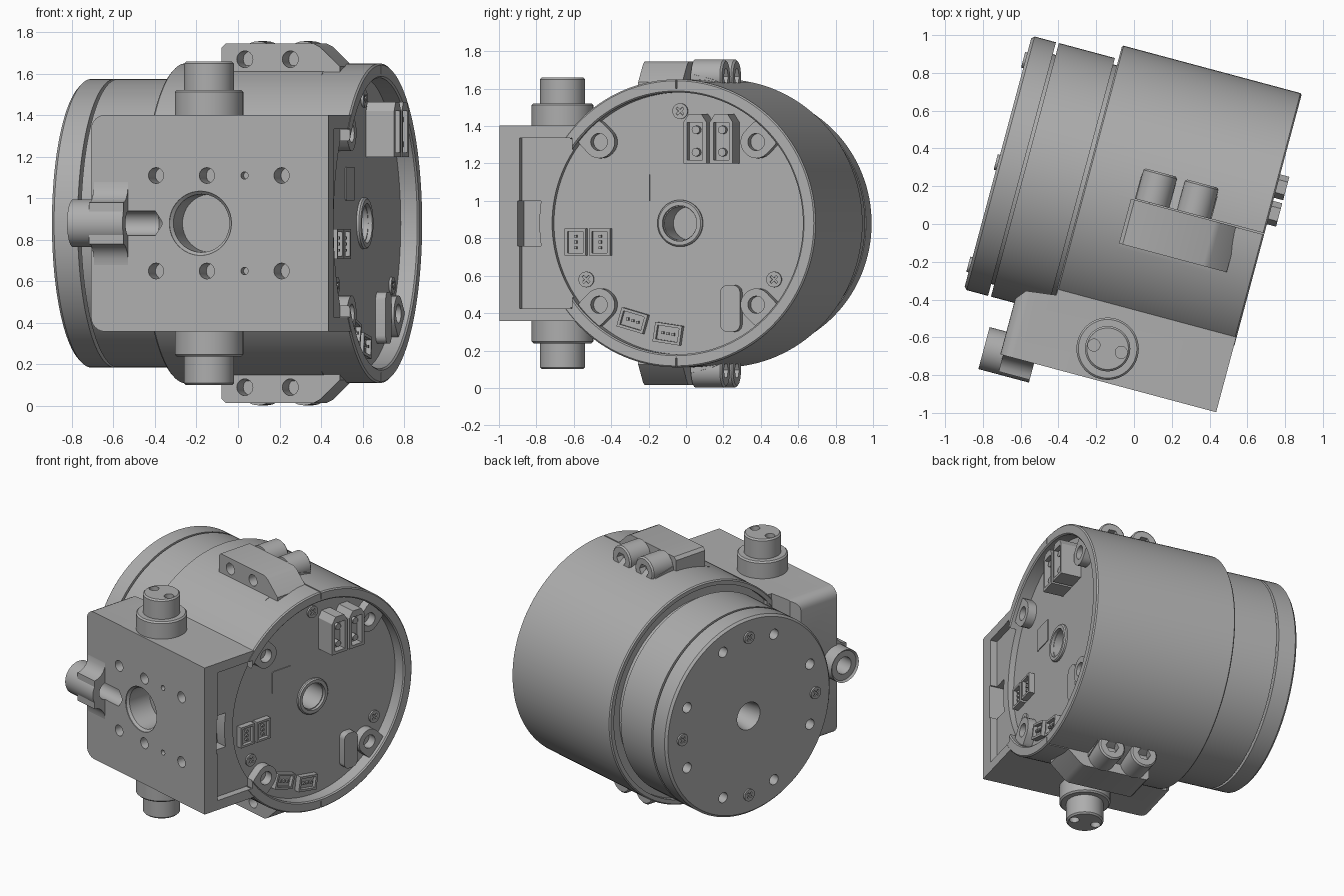
import bpy, bmesh
from math import cos, sin, pi, radians
from mathutils import Matrix

if "Cube" in bpy.data.objects:
    bpy.data.objects.remove(bpy.data.objects["Cube"], do_unlink=True)

# Built along local axes: u = motor axis, v = across, z = up from the axis
C = 0.1275
parts = []


def material(name, g):
    m = bpy.data.materials.new(name)
    m.use_nodes = True
    m.diffuse_color = (g, g, g, 1)
    m.node_tree.nodes["Principled BSDF"].inputs["Base Color"].default_value = (g, g, g, 1)
    return m


GREY = material("machined grey", 0.42)


def place(axis, a, b, t):
    return {"u": (t, a, b), "v": (a, t, b), "z": (a, b, t)}[axis]


def loft(name, rings, keep=True):
    """Skin a list of equal point loops and cap both ends."""
    bm = bmesh.new()
    loops = [[bm.verts.new(p) for p in ring] for ring in rings]
    n = len(loops[0])
    for lo, hi in zip(loops, loops[1:]):
        for i in range(n):
            j = (i + 1) % n
            bm.faces.new((lo[i], lo[j], hi[j], hi[i]))
    bm.faces.new(loops[0])
    bm.faces.new(loops[-1])
    bmesh.ops.recalc_face_normals(bm, faces=bm.faces)
    me = bpy.data.meshes.new(name)
    bm.to_mesh(me)
    bm.free()
    me.materials.append(GREY)
    ob = bpy.data.objects.new(name, me)
    bpy.context.scene.collection.objects.link(ob)
    if keep:
        parts.append(ob)
    return ob


def lathe(name, axis, a, b, profile, seg=32, keep=True):
    return loft(name, [[place(axis, a + r * cos(2 * pi * i / seg), b + r * sin(2 * pi * i / seg), t)
                        for i in range(seg)] for r, t in profile], keep)


def rod(name, axis, a, b, r, t0, t1, seg=32, keep=True, ch=0.0):
    prof = [(r, t0), (r, t1 - ch), (r - ch, t1)] if ch else [(r, t0), (r, t1)]
    return lathe(name, axis, a, b, prof, seg, keep)


def prism(name, axis, pts, t0, t1, keep=True):
    return loft(name, [[place(axis, a, b, t) for a, b in pts] for t in (t0, t1)], keep)


def rrect(a, b, w, h, r=0.0, turn=0.0):
    pts = []
    for k, (sx, sy) in enumerate(((1, 1), (-1, 1), (-1, -1), (1, -1))):
        for i in range(7 if r else 1):
            t = pi / 2 * (k + i / 6)
            x, y = sx * (w / 2 - r) + r * cos(t), sy * (h / 2 - r) + r * sin(t)
            pts.append((a + x * cos(turn) - y * sin(turn), b + x * sin(turn) + y * cos(turn)))
    return pts


def cut(ob, cutters):
    """Subtract the cutters one by one, then discard them."""
    bpy.context.view_layer.objects.active = ob
    for c in cutters:
        c.hide_render = True
        mod = ob.modifiers.new("cut", "BOOLEAN")
        mod.operation, mod.solver, mod.object = "DIFFERENCE", "EXACT", c
        bpy.ops.object.modifier_apply(modifier=mod.name)
        bpy.data.objects.remove(c, do_unlink=True)


def hole(axis, a, b, r, t0, t1, seg=24):
    return rod("hole_cutter", axis, a, b, r, t0, t1, seg, keep=False)


def box_cut(axis, a, b, w, h, t0, t1):
    return prism("box_cutter", axis, rrect(a, b, w, h), t0, t1, keep=False)


# Clamp body with a recessed end
body = lathe("clamp_body", "u", C, 0, [
    (.70, .59), (.70, .672), (.708, .68), (.762, .68), (.77, .672), (.77, -.297),
    (.762, -.305), (.735, -.305), (.735, -.27)], 128)
cut(body, [box_cut("u", -.60, 0, .30, .91, .63, .9),
           hole("u", C, 0, .09, .40, .7, 32),
           box_cut("z", .4, C, .7, .008, .72, .8), box_cut("z", .4, C, .7, .008, -.8, -.72)])
rim_in = [(.70, .68)]

# Rotor with grooves, funnel and bolt circle
rotor = lathe("rotor", "u", C, 0, [
    (.66, -.25), (.66, -.325), (.695, -.325), (.695, -.632), (.63, -.632), (.63, -.648),
    (.695, -.648), (.695, -.765), (.68, -.78)], 128)
bolts = [hole("u", C + .56 * cos(t), .56 * sin(t), .036, -.9, -.70, 20)
         for t in [pi / 8 + k * pi / 4 for k in range(8)]]
funnel = lathe("funnel_cutter", "u", C, 0, [(.10, -.80), (.095, -.77), (.06, -.55)], 32, False)
cut(rotor, bolts + [funnel])


def screw(name, a, b, t, out):
    ring = rod(name, "u", a, b, .042, t, t + out * .012, 24)
    cut(ring, [prism("cross_cutter", "u", rrect(a, b, w, h, 0, pi / 4), t + out * .004, t + out * .03, False)
               for w, h in ((.05, .012), (.012, .05))])


for k in range(4):
    screw("rotor_screw", C + .56 * cos(k * pi / 2), .56 * sin(k * pi / 2), -.78, -1)

# End plate details
for k in range(3):
    t = pi / 2 + k * 2 * pi / 3
    screw("plate_screw", C + .60 * cos(t), .60 * sin(t), .59, 1)
for sv in (1, -1):
    for sz in (1, -1):
        q = .64 * cos(pi / 4)
        lug = prism("rim_lug", "u", rrect(C + sv * q, sz * q, .22, .17, .08, sv * sz * pi / 4), .55, .65)
        cut(lug, [hole("u", C + sv * .435, sz * .435, .046, .56, .7)])
collar = rod("shaft_collar", "u", C, 0, .125, .57, .61, 48, ch=.008)
cut(collar, [hole("u", C, 0, .095, .5, .7, 40)])
prism("label_plate", "u", rrect(-.125, .19, .165, .16, .01), .588, .595)
prism("side_component", "u", rrect(.415, -.455, .11, .25, .04), .588, .64)

# Tall power connectors
for v in (.245, .39):
    plug = prism("power_connector", "u", [
        (v - .064, .32), (v + .064, .32), (v + .064, .54), (v + .035, .585),
        (v - .035, .585), (v - .064, .54)], .588, .73)
    cut(plug, [box_cut("u", v, .44, .085, .20, .68, .8)])
    for z in (.38, .50):
        rod("connector_pin", "u", v, z, .022, .60, .715, 16)

# Small signal connectors
for v, z, turn in ((-.445, -.10, 0), (-.31, -.10, 0), (-.13, -.52, -.28), (.065, -.59, -.15)):
    w, h = (.115, .145) if turn == 0 else (.15, .105)
    plug = prism("signal_connector", "u", rrect(v, z, w, h, 0, turn), .588, .63)
    cut(plug, [prism("socket_cutter", "u", rrect(v, z, w - .03, h - .03, 0, turn), .605, .7, False)])
    for d in (-.03, 0, .03):
        a, b = (0, d) if turn == 0 else (d * cos(turn), d * sin(turn))
        prism("signal_pin", "u", rrect(v + a, z + b, .014, .014), .60, .625)

# Mounting bracket: rounded on the far end, square on the near end
H, R = .522, .07
outline = [(.678, -H), (.678, H)]
for sz in (1, -1):
    arc = [(-.505 + R - R * cos(t), sz * (H - R + R * sin(t))) for t in [pi / 12 * i for i in range(7)]]
    outline += arc[::-1] if sz == 1 else arc
bracket = prism("mounting_bracket", "v", outline, -.85, -.43)
face_holes = [hole("v", u, sz * .23, .038, -.95, -.72) for u in (-.181, .0725, .445) for sz in (1, -1)]
face_holes += [hole("v", .26, sz * .23, .018, -.95, -.8, 16) for sz in (1, -1)]
bore = lathe("bore_cutter", "v", .04, 0, [(.155, -.9), (.155, -.845), (.14, -.83), (.14, -.66)], 48, False)
end_chamfer = prism("chamfer_cutter", "z", [(-.6, -.55), (-.51, -.55), (-.46, -.49), (-.30, -.47),
                                            (-.30, -.3), (-.6, -.3)], -.7, .7, False)
clearance = hole("u", C, 0, .725, -.7, -.30, 96)
inside = hole("u", C, 0, .74, -.2, .8, 96)
drill = lathe("drill_cutter", "u", -.84, 0, [(.06, -.7), (.06, -.185), (.002, -.145)], 24, False)
cut(bracket, face_holes + [bore, end_chamfer, clearance, inside,
                           box_cut("u", -.60, 0, .28, .91, .63, .9),
                           box_cut("u", -.69, 0, .12, .24, .55, .9), drill])

# Flared screw eye on the bracket face
eye = rod("screw_eye", "u", -.84, 0, .115, -.32, -.585, 40, ch=.012)
flare = [(-.80, -.20), (-.80, .20)]
for s in (1, -1):
    arc = [(-.85 - .09 * (1 - cos(t)), s * (.20 - .10 * sin(t))) for t in [pi / 10 * i for i in range(6)]]
    flare += arc if s == 1 else arc[::-1]
fillet = prism("screw_eye_flare", "u", flare, -.49, -.32)
for ob in (eye, fillet):
    cut(ob, [hole("u", -.84, 0, .06, -.7, -.1)])

# Hinge posts above and below the bracket
for s in (1, -1):
    post = lathe("hinge_post", "z", .036, -.674, [
        (.165, s * .50), (.165, s * .632), (.155, s * .642), (.12, s * .642),
        (.12, s * .77), (.11, s * .78)], 48)
    cut(post, [hole("z", .036 + d, -.674, .032, s * .70, s * .85) for d in (-.075, .075)])

# Clamp ears with bolts, top and bottom
for s in (1, -1):
    ear = prism("clamp_ear", "v", [(-.05, s * .60), (-.05, s * .845), (-.03, s * .865), (.41, s * .865),
                                   (.44, s * .85), (.54, s * .755), (.54, s * .60)], -.12, C - .003)
    cut(ear, [hole("v", u, s * .79, .04, -.3, 0) for u in (.066, .293)])
    prism("ear_skirt", "u", [(-.21, s * .62), (-.21, s * .69), (-.14, s * .725), (-.10, s * .735),
                             (.0, s * .735), (.0, s * .62)], -.05, .46)
    prism("rear_skirt", "u", [(C + .003, s * .62), (C + .003, s * .80), (.25, s * .77), (.33, s * .735),
                              (.41, s * .695), (.41, s * .62)], -.03, .39)
    for u in (.066, .293):
        boss = rod("clamp_bolt", "v", u, s * .785, .092, C + .003, .30, 40, ch=.01)
        cut(boss, [hole("v", u, s * .785, .045, .25, .4, 6)])

# Turn everything into place and shade
turn = Matrix.Translation((0, 0, .88)) @ Matrix.Rotation(radians(-15), 4, "Z")
bpy.ops.object.select_all(action="DESELECT")
for ob in parts:
    ob.data.transform(turn)
    ob.select_set(True)
bpy.context.view_layer.objects.active = parts[0]
bpy.ops.object.shade_smooth_by_angle(angle=radians(30))
